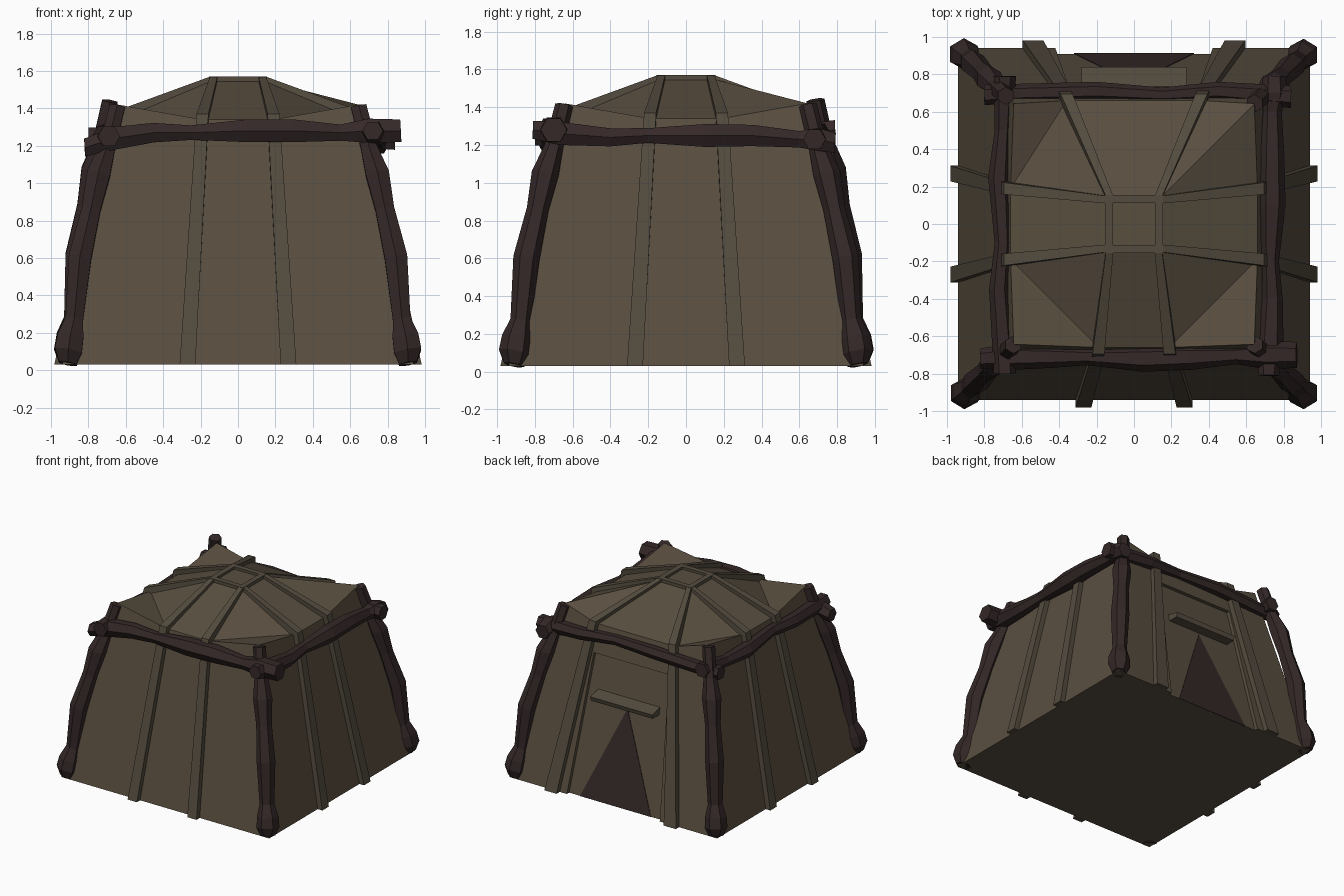
import bpy, bmesh, math
from mathutils import Vector, Matrix

if "Cube" in bpy.data.objects:
    bpy.data.objects.remove(bpy.data.objects["Cube"], do_unlink=True)


def material(name, rgb):
    m = bpy.data.materials.new(name)
    m.use_nodes = True
    m.diffuse_color = (*rgb, 1)
    m.node_tree.nodes["Principled BSDF"].inputs["Base Color"].default_value = (*rgb, 1)
    return m


HIDE = material("brown_hide", (0.100, 0.077, 0.051))
BATTEN = material("dull_batten", (0.088, 0.071, 0.049))
WOOD = material("dark_wood", (0.035, 0.021, 0.021))

BASE, EAVE, PEAK, CORNER = 0.03, 1.34, 1.55, 1.42


def half(z):
    """Half width of the leaning walls at height z."""
    return 0.94 - 0.2137 * (z - BASE)


def finish(name, bm, mat):
    bmesh.ops.remove_doubles(bm, verts=bm.verts, dist=0.0005)
    bmesh.ops.recalc_face_normals(bm, faces=bm.faces)
    me = bpy.data.meshes.new(name)
    bm.to_mesh(me)
    bm.free()
    ob = bpy.data.objects.new(name, me)
    me.materials.append(mat)
    bpy.context.collection.objects.link(ob)
    return ob


def loft(name, rings, mat):
    """Skin a closed tube through rings of equal point counts."""
    bm = bmesh.new()
    rows = [[bm.verts.new(p) for p in ring] for ring in rings]
    n = len(rows[0])
    for a, b in zip(rows, rows[1:]):
        for i in range(n):
            bm.faces.new((a[i], a[(i + 1) % n], b[(i + 1) % n], b[i]))
    bm.faces.new(rows[0])
    bm.faces.new(rows[-1])
    return finish(name, bm, mat)


def log(name, knots, sides=6):
    """Knobbly faceted log through (x, y, z, radius) knots."""
    pts = [Vector(k[:3]) for k in knots]
    axis = (pts[-1] - pts[0]).normalized()
    u = axis.cross(Vector((0, 0, 1)) if abs(axis.z) < 0.7 else Vector((1, 0, 0))).normalized()
    v = axis.cross(u)
    rings = []
    for p, k in zip(pts, knots):
        angles = [math.tau * i / sides for i in range(sides)]
        rings.append([p + k[3] * (u * math.cos(a) + v * math.sin(a)) for a in angles])
    return loft(name, rings, WOOD)


def batten(name, path, turn=0):
    """Flat strip along (point, outward normal, half width), built on the front and turned."""
    rot = Matrix.Rotation(turn, 3, 'Z')
    rings = []
    for p, n, w in path:
        p, n, s = Vector(p), Vector(n), Vector((w, 0, 0))
        rings.append([rot @ q for q in (p - s - n * 0.3, p + s - n * 0.3, p + s + n, p - s + n)])
    return loft(name, rings, BATTEN)


# Hide body: leaning walls, upturned corners, flat peak
MID = {0: 0.19, 1: 0.19, 2: 0.36, 3: 0.19}
bm = bmesh.new()


def add(points):
    return bm.faces.new([bm.verts.new(p) for p in points])


def side_point(k, x, y, z):
    return Matrix.Rotation(k * math.pi / 2, 3, 'Z') @ Vector((x, -y, z))


b, c, e, t = half(BASE), half(CORNER), half(EAVE), 0.14
for k in range(4):
    m, nxt = MID[k], MID[(k + 1) % 4]

    def P(*a):
        return side_point(k, *a)
    add([P(-b, b, BASE), P(b, b, BASE), P(c, c, CORNER), P(m, e, EAVE),
         P(-m, e, EAVE), P(-c, c, CORNER)])
    add([P(-m, e, EAVE), P(m, e, EAVE), P(t, t, PEAK), P(-t, t, PEAK)])
    top, corner = P(t, t, PEAK), P(c, c, CORNER)
    near, far = P(m, e, EAVE), side_point(k + 1, -nxt, e, EAVE)
    if k == 1:
        add([near, corner, top])
        add([corner, far, top])
    else:
        add([near, far, top])
        add([near, corner, far])
add([side_point(k, t, t, PEAK) for k in range(4)])
add([side_point(k, b, b, BASE) for k in range(4)])
bmesh.ops.remove_doubles(bm, verts=bm.verts, dist=0.0005)
bmesh.ops.triangulate(bm, faces=bm.faces)
body = finish("hide_body", bm, HIDE)

# Sunken entrance panel on the back wall
low, high = -0.1, 1.12
cutter = loft("entrance_cutter", [
    [(x, half(z) + d, z) for x, z in ((-0.43, low), (0.43, low), (0.34, high), (-0.34, high))]
    for d in (-0.03, 0.2)], HIDE)
mod = body.modifiers.new("entrance", 'BOOLEAN')
mod.operation, mod.solver, mod.object = 'DIFFERENCE', 'EXACT', cutter
deps = bpy.context.evaluated_depsgraph_get()
carved = bpy.data.meshes.new_from_object(body.evaluated_get(deps))
body.modifiers.clear()
body.data = carved
bpy.data.objects.remove(cutter, do_unlink=True)

# Dark triangular doorway with a lintel over it
loft("doorway", [[(x, half(z) + d, z) for x, z in ((-0.32, BASE), (0.32, BASE), (0, 0.77))]
                 for d in (-0.034, -0.026)], WOOD)
loft("door_lintel", [[(x, 0.73, 0.79), (x, 0.83, 0.79), (x, 0.84, 0.825), (x, 0.73, 0.85)]
                     for x in (-0.28, 0.28)], BATTEN)

# Battens running up the walls and over the roof
for k, side in enumerate(("front", "right", "back", "left")):
    foot, eave = (0.54, 0.36) if k == 2 else (0.27, 0.19)
    for s, tag in ((-1, "a"), (1, "b")):
        batten(f"{side}_batten_{tag}", [
            ((s * foot, -b, BASE), (0, -0.042, 0.0), 0.042 if k != 2 else 0.055),
            ((s * eave, -e, EAVE), (0, -0.035, 0.03), 0.032),
            ((s * 0.13, -0.14, PEAK), (0, -0.008, 0.02), 0.02)], k * math.pi / 2)
    # Square frame around the peak
    batten(f"{side}_peak_frame", [
        ((0, -0.155, PEAK), (0, 0, 0.02), 0.155),
        ((0, -0.112, PEAK), (0, 0, 0.02), 0.112)], k * math.pi / 2)

# Leaning corner posts: inset, height, radius
POST = ((0.91, 0.035, 0.055), (0.907, 0.10, 0.085), (0.895, 0.18, 0.08), (0.875, 0.27, 0.055),
        (0.845, 0.60, 0.07), (0.785, 0.86, 0.058), (0.745, 1.05, 0.072),
        (0.70, 1.19, 0.05), (0.645, 1.41, 0.048))
for sx, xn in ((-1, "left"), (1, "right")):
    for sy, yn in ((-1, "front"), (1, "back")):
        spread = 0.04 if (sx, sy) == (-1, 1) else 0
        log(f"{yn}_{xn}_post", [
            (sx * (r + spread * z / 1.41), sy * (r + spread * z / 1.41), z + spread * z * 0.5, w)
            for r, z, w in POST])

# Eave logs lashed between the posts
log("front_eave_log", [
    (-0.82, -0.72, 1.19, 0.055), (-0.66, -0.71, 1.24, 0.07), (-0.45, -0.71, 1.27, 0.06),
    (-0.25, -0.71, 1.27, 0.045), (0.05, -0.72, 1.28, 0.07), (0.3, -0.71, 1.28, 0.07),
    (0.55, -0.70, 1.27, 0.05), (0.7, -0.70, 1.28, 0.075), (0.87, -0.70, 1.28, 0.07)])
log("back_eave_log", [
    (-0.80, 0.69, 1.25, 0.055), (-0.6, 0.70, 1.25, 0.05), (-0.2, 0.71, 1.27, 0.05),
    (0.15, 0.69, 1.27, 0.04), (0.45, 0.71, 1.25, 0.05), (0.84, 0.68, 1.23, 0.06)])
log("right_eave_log", [
    (0.72, -0.81, 1.28, 0.055), (0.73, -0.66, 1.26, 0.07), (0.74, -0.4, 1.24, 0.055),
    (0.73, -0.2, 1.25, 0.045), (0.74, 0.1, 1.25, 0.07), (0.74, 0.35, 1.25, 0.065),
    (0.74, 0.6, 1.23, 0.05), (0.75, 0.7, 1.23, 0.07), (0.75, 0.79, 1.21, 0.06)])
log("left_eave_log", [
    (-0.69, -0.80, 1.25, 0.06), (-0.70, -0.62, 1.25, 0.06), (-0.72, -0.35, 1.26, 0.055),
    (-0.70, -0.1, 1.27, 0.045), (-0.72, 0.25, 1.25, 0.06), (-0.70, 0.5, 1.25, 0.045),
    (-0.69, 0.79, 1.28, 0.06)])
